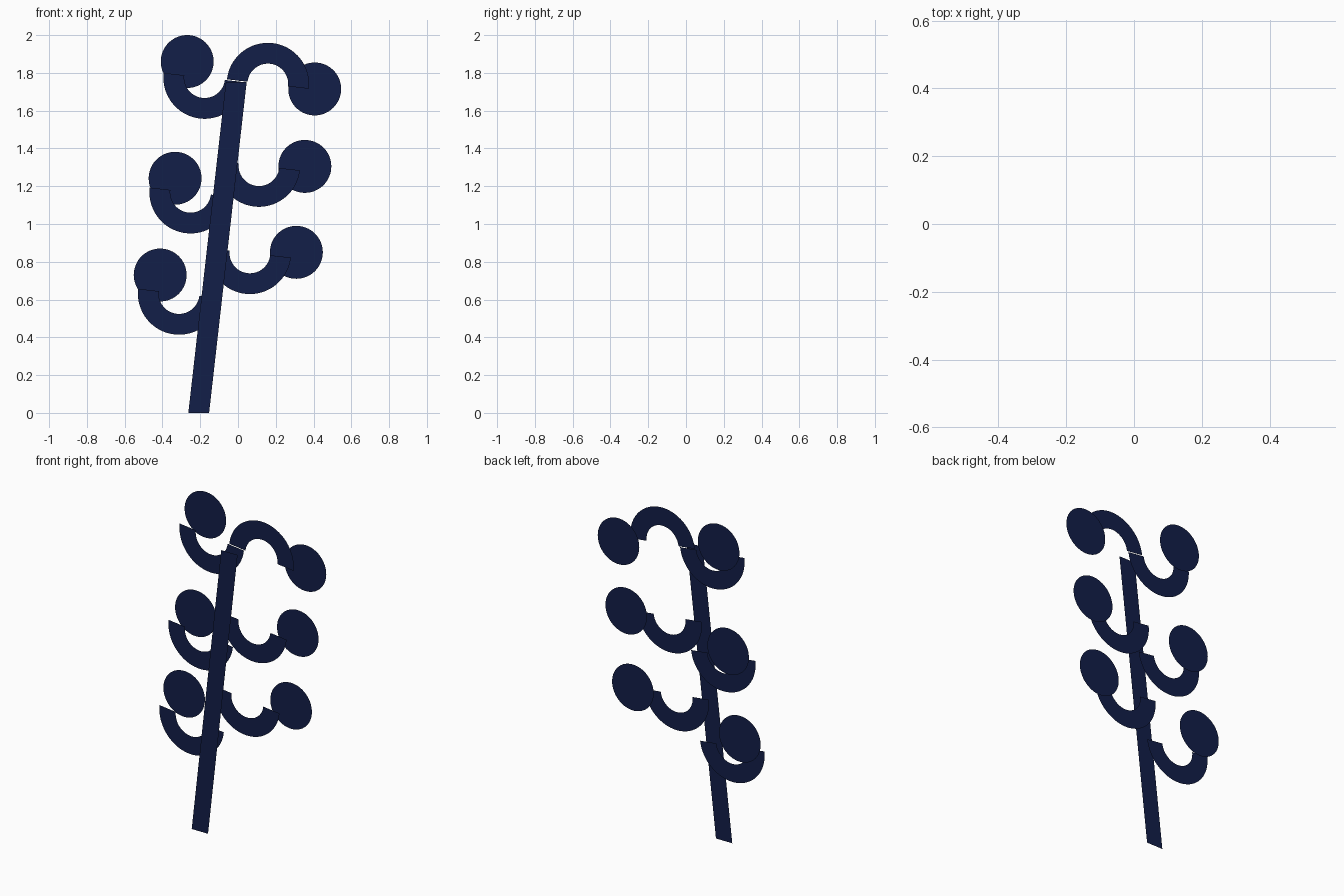
import bpy
from math import sin, cos, pi, radians

if "Cube" in bpy.data.objects:
    bpy.data.objects.remove(bpy.data.objects["Cube"])

navy = bpy.data.materials.new("navy")
navy.diffuse_color = (0.006, 0.013, 0.065, 1)
navy.use_nodes = True
navy.node_tree.nodes["Principled BSDF"].inputs["Base Color"].default_value = navy.diffuse_color

STEM_Y, BRANCH_Y, BERRY_Y = -0.07, 0.0, 0.07   # three flat layers, front to back
TILT = radians(-6.55)                          # lean of the whole plant
R_OUT, R_IN, R_BERRY = 0.218, 0.108, 0.14


def flat(name, points, faces, y):
    """Flat sheet in the xz plane at depth y."""
    me = bpy.data.meshes.new(name)
    me.from_pydata([(px, y, pz) for px, pz in points], [], faces)
    me.materials.append(navy)
    ob = bpy.data.objects.new(name, me)
    bpy.context.collection.objects.link(ob)
    return ob


def disc(name, x, z, n=64):
    pts = [(x + R_BERRY * cos(2 * pi * i / n), z + R_BERRY * sin(2 * pi * i / n))
           for i in range(n)]
    flat(name, pts, [tuple(range(n))], BERRY_Y)


def half_ring(name, x, z, start, n=40):
    """Half ring swept 180 degrees from the start angle."""
    pts = []
    for i in range(n + 1):
        a = start + pi * i / n
        pts += [(x + r * cos(a), z + r * sin(a)) for r in (R_IN, R_OUT)]
    faces = [(2 * i, 2 * i + 1, 2 * i + 3, 2 * i + 2) for i in range(n)]
    flat(name, pts, faces, BRANCH_Y)


# leaning stem with level ends
flat("stem", [(-0.263, 0), (-0.153, 0), (0.046, 1.752), (-0.064, 1.752)],
     [(0, 1, 2, 3)], STEM_Y)

# name, branch centre, berry centre, branch arches upwards
sprigs = [
    ("left_top", (-0.177, 1.775), (-0.269, 1.86), False),
    ("left_middle", (-0.251, 1.168), (-0.333, 1.242), False),
    ("left_bottom", (-0.312, 0.632), (-0.412, 0.73), False),
    ("right_top", (0.158, 1.741), (0.406, 1.715), True),
    ("right_middle", (0.111, 1.309), (0.354, 1.305), False),
    ("right_bottom", (0.063, 0.847), (0.309, 0.85), False),
]
for name, branch, berry, arch in sprigs:
    half_ring(name + "_branch", *branch, TILT + (0 if arch else pi))
    disc(name + "_berry", *berry)
